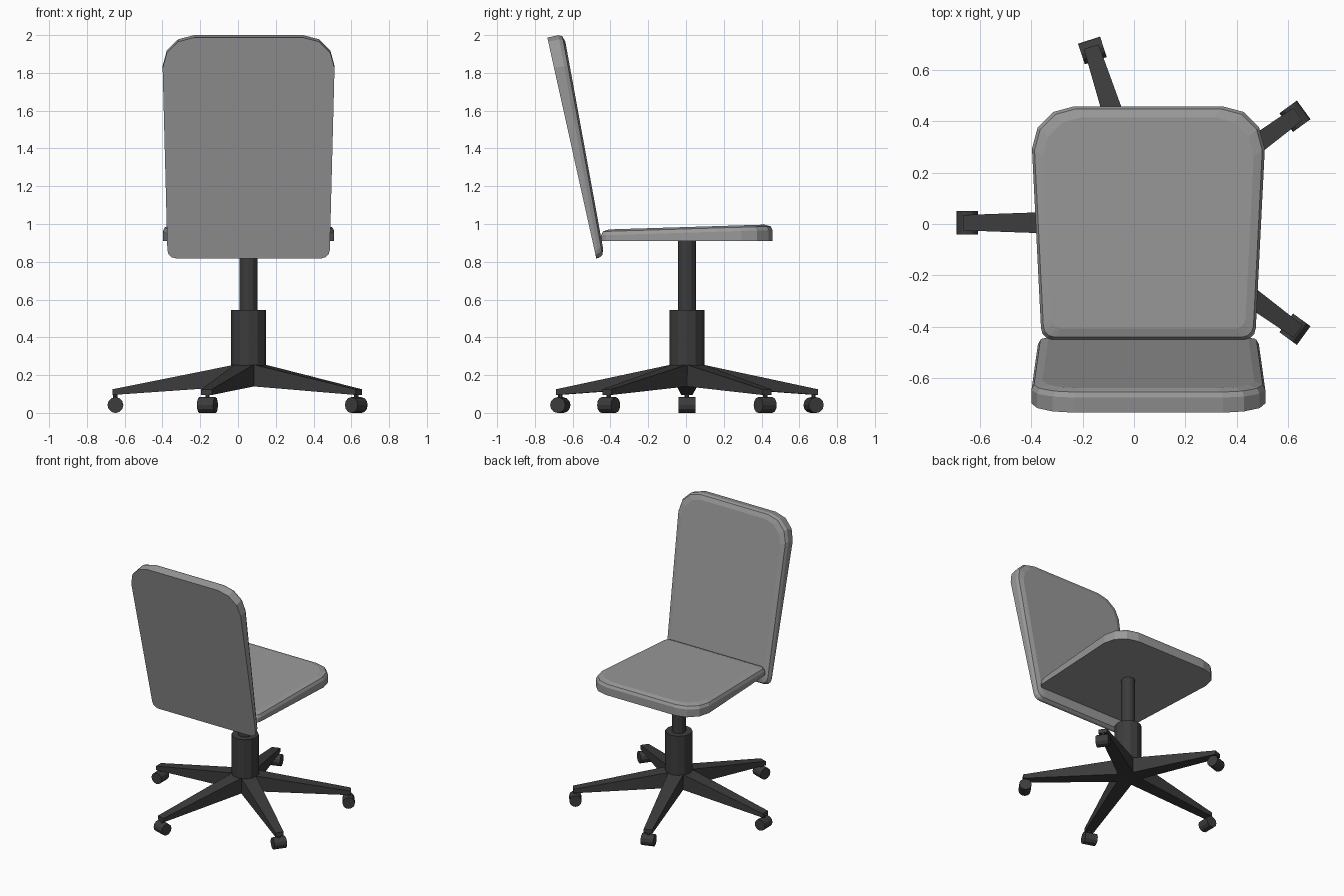
import bpy, bmesh, math
from mathutils import Matrix, Vector

if "Cube" in bpy.data.objects:
    bpy.data.objects.remove(bpy.data.objects["Cube"])

CX, CY = 0.056, 0.005   # axis of the pedestal


def material(name, rgb):
    m = bpy.data.materials.new(name)
    m.diffuse_color = (*rgb, 1)
    m.use_nodes = True
    m.node_tree.nodes["Principled BSDF"].inputs["Base Color"].default_value = m.diffuse_color
    return m


GREY = material("grey upholstery", (0.32, 0.32, 0.32))
DARK = material("dark plastic", (0.045, 0.045, 0.045))


def make_object(name, bm, mat):
    bmesh.ops.recalc_face_normals(bm, faces=bm.faces[:])
    me = bpy.data.meshes.new(name)
    bm.to_mesh(me)
    bm.free()
    me.materials.append(mat)
    ob = bpy.data.objects.new(name, me)
    bpy.context.collection.objects.link(ob)
    return ob


def loft(bm, rings):
    """Skin a stack of equal rings and cap both ends."""
    vr = [[bm.verts.new(p) for p in r] for r in rings]
    n = len(vr[0])
    for a, b in zip(vr, vr[1:]):
        for i in range(n):
            j = (i + 1) % n
            bm.faces.new((a[i], a[j], b[j], b[i]))
    bm.faces.new(vr[0])
    bm.faces.new(vr[-1])


def cushion(name, w0, w1, length, t0, t1, r0, r1):
    """Tapered rounded pad: half width w0 to w1, thickness t0 to t1 along y."""
    outline = []
    for sx, far, start in ((1, 0, -90), (1, 1, 0), (-1, 1, 90), (-1, 0, 180)):
        r, w = (r1, w1) if far else (r0, w0)
        cx, cy = sx * (w - r), length - r if far else r
        for k in range(4):
            a = math.radians(start + 30 * k)
            outline.append((cx + r * math.cos(a), cy + r * math.sin(a)))
    rings = []
    for inset, drop in ((0, None), (0, 0.03), (0.01, 0.01), (0.043, 0)):
        kx, ky = 1 - inset / w1, 1 - 2 * inset / length
        ring = []
        for x, y in outline:
            y = length / 2 + (y - length / 2) * ky
            t = t0 + (t1 - t0) * y / length
            ring.append((x * kx, y, 0 if drop is None else t - drop))
        rings.append(ring)
    bm = bmesh.new()
    loft(bm, rings)
    return make_object(name, bm, GREY)


def cylinder(name, r, depth, matrix, sides=12):
    bm = bmesh.new()
    bmesh.ops.create_cone(bm, cap_ends=True, segments=sides, radius1=r, radius2=r,
                          depth=depth, matrix=matrix)
    return make_object(name, bm, DARK)


# Seat and leaning backrest
seat = cushion("seat", 0.418, 0.453, 0.908, 0.06, 0.088, 0.045, 0.165)
seat.location = (CX, -0.45, 0.91)
back = cushion("backrest", 0.43, 0.455, 1.197, 0.045, 0.09, 0.045, 0.165)
back.location = (CX, -0.475, 0.818)
back.rotation_euler = (math.radians(77.5), 0, math.pi)

# Gas lift column
for name, r, z0, z1 in (("column_sleeve", 0.093, 0.2, 0.546),
                        ("column_piston", 0.048, 0.5, 0.915)):
    cylinder(name, r, z1 - z0, Matrix.Translation((CX, CY, (z0 + z1) / 2)))

# Five-arm base with a caster under each tip
R = 0.705
for i in range(5):
    place = Matrix.Translation((CX, CY, 0)) @ Matrix.Rotation(math.radians(36 + 72 * i), 4, 'Z')
    plan = [(0, 0), (0.073, -0.053), (0.72, -0.03), (0.72, 0.03), (0.073, 0.053)]
    bm = bmesh.new()
    rings = []
    for z_root, z_tip in ((0.14, 0.095), (0.255, 0.125)):
        rings.append([place @ Vector((x, y, z_root + (z_tip - z_root) *
                                      max(0, x - 0.073) / 0.647)) for x, y in plan])
    loft(bm, rings)
    make_object(f"base_arm_{i + 1}", bm, DARK)
    cylinder(f"caster_{i + 1}", 0.042, 0.09,
             place @ Matrix.Translation((R, 0, 0.0415)) @ Matrix.Rotation(math.pi / 2, 4, 'X'))
    cylinder(f"caster_pin_{i + 1}", 0.012, 0.05, place @ Matrix.Translation((R, 0, 0.085)), 8)
